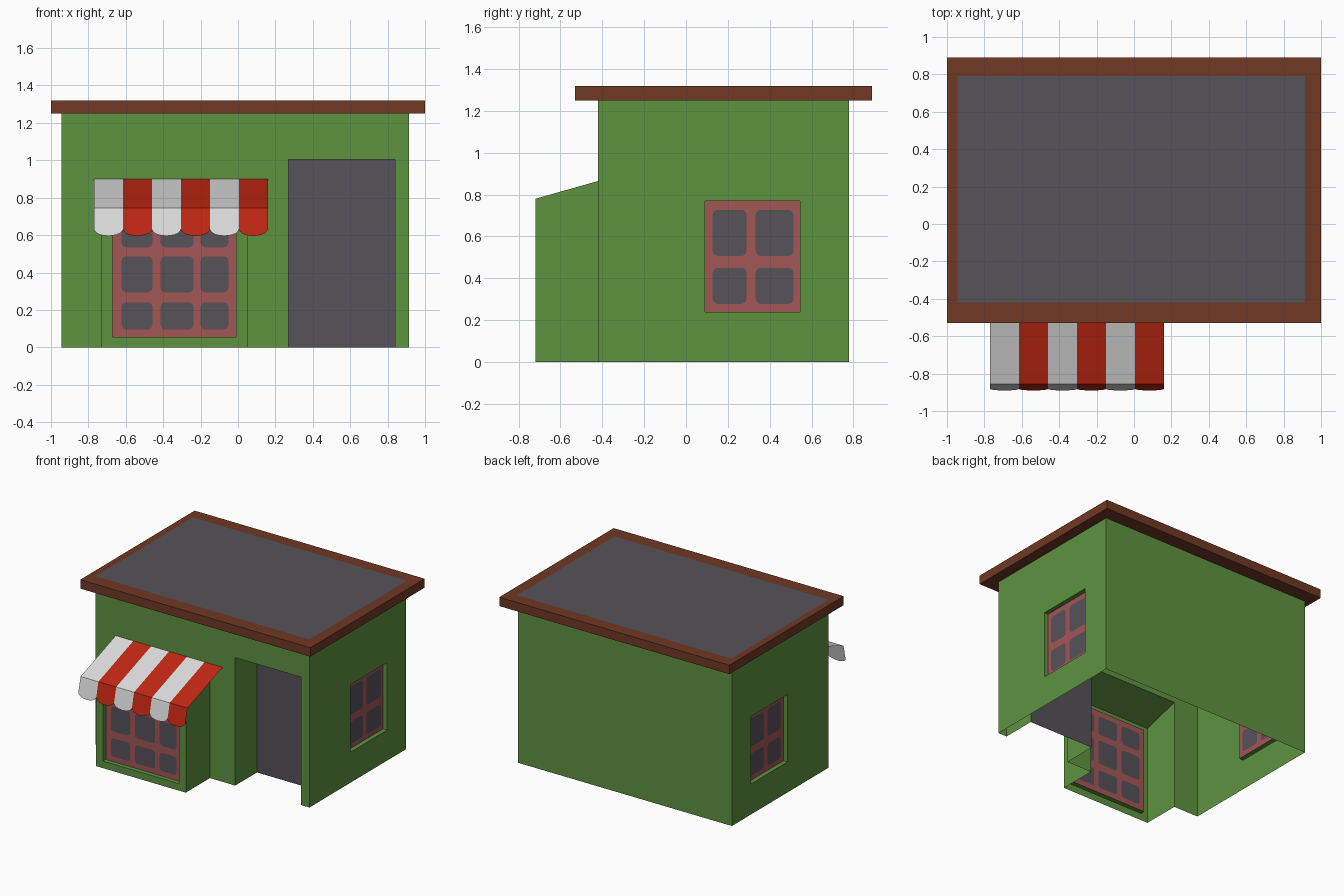
import bpy, bmesh, math
from mathutils import Vector

if "Cube" in bpy.data.objects:
    bpy.data.objects.remove(bpy.data.objects["Cube"])


def mat(name, rgb):
    m = bpy.data.materials.new(name)
    lin = [((c / 255 + 0.055) / 1.055) ** 2.4 for c in rgb]
    m.diffuse_color = (*lin, 1)
    m.use_nodes = True
    m.node_tree.nodes["Principled BSDF"].inputs["Base Color"].default_value = m.diffuse_color
    return m


GREEN = mat("green wall", (94, 147, 64))
BROWN = mat("brown trim", (112, 56, 36))
GREY = mat("dark grey", (86, 82, 90))
PINK = mat("dusty red frame", (163, 86, 86))
WHITE = mat("awning white", (220, 220, 220))
RED = mat("awning red", (192, 38, 18))

# Main dimensions
X0, X1, Y0, Y1, H = -0.945, 0.915, -0.42, 0.78, 1.25
BX0, BX1, BY, BZ0, BZ1 = -0.73, 0.05, -0.72, 0.78, 0.865
DOOR = (0.27, 0.84, 0.0, 1.005)
SIDE_WIN = (0.09, 0.545, 0.24, 0.77)
BAY_WIN = (-0.67, -0.01, 0.055, 0.73)
RECESS, DOOR_RECESS = 0.035, 0.27


def finish(bm, name, *mats):
    me = bpy.data.meshes.new(name)
    bm.to_mesh(me)
    bm.free()
    for m in mats:
        me.materials.append(m)
    ob = bpy.data.objects.new(name, me)
    bpy.context.collection.objects.link(ob)
    return ob


def face(bm, pts, out, mi=0):
    """Polygon whose normal agrees with the direction out."""
    f = bm.faces.new([bm.verts.new(p) for p in pts])
    f.normal_update()
    if f.normal.dot(Vector(out)) < 0:
        f.normal_flip()
    f.material_index = mi
    return f


def rect_pts(plane, r, d=0):
    u0, u1, v0, v1 = r
    return [plane(u, v, d) for u, v in ((u0, v0), (u1, v0), (u1, v1), (u0, v1))]


def outward(plane):
    return Vector(plane(0, 0, -1)) - Vector(plane(0, 0, 0))


def wall(bm, plane, r, holes=()):
    """Flat wall in a plane with rectangular openings left out."""
    us = sorted({*r[:2], *[u for h in holes for u in h[:2]]})
    vs = sorted({*r[2:], *[v for h in holes for v in h[2:]]})
    for a, b in zip(us, us[1:]):
        for c, d in zip(vs, vs[1:]):
            mu, mv = (a + b) / 2, (c + d) / 2
            if not any(h[0] < mu < h[1] and h[2] < mv < h[3] for h in holes):
                face(bm, rect_pts(plane, (a, b, c, d)), outward(plane))


def reveal(bm, plane, r, depth):
    """Side faces of a recessed opening; no sill at ground level."""
    o, i = rect_pts(plane, r), rect_pts(plane, r, depth)
    mid = sum((Vector(p) for p in o + i), Vector()) / 8
    for k in range(4):
        if k == 0 and r[2] == 0:
            continue
        n = (k + 1) % 4
        pts = [Vector(p) for p in (o[k], o[n], i[n], i[k])]
        face(bm, pts, mid - sum(pts, Vector()) / 4)


# Wall planes: u along the wall, v up, d inward
def front(u, v, d): return (u, Y0 + d, v)
def bay_front(u, v, d): return (u, BY + d, v)
def back(u, v, d): return (u, Y1 - d, v)
def right(u, v, d): return (X1 - d, u, v)
def left(u, v, d): return (X0 + d, u, v)


# Building walls, open underneath
bm = bmesh.new()
wall(bm, front, (X0, X1, 0, H), [(BX0, BX1, 0, BZ1), DOOR])
reveal(bm, front, DOOR, DOOR_RECESS)
wall(bm, back, (X0, X1, 0, H))
for plane in (left, right):
    wall(bm, plane, (Y0, Y1, 0, H), [SIDE_WIN])
    reveal(bm, plane, SIDE_WIN, RECESS)
bmesh.ops.remove_doubles(bm, verts=bm.verts, dist=1e-5)
finish(bm, "walls", GREEN)

# Bay with sloping top, open to the inside
bm = bmesh.new()
wall(bm, bay_front, (BX0, BX1, 0, BZ0), [BAY_WIN])
reveal(bm, bay_front, BAY_WIN, RECESS)
for x, s in ((BX0, -1), (BX1, 1)):
    face(bm, [(x, BY, 0), (x, Y0, 0), (x, Y0, BZ1), (x, BY, BZ0)], (s, 0, 0))
face(bm, [(BX0, BY, BZ0), (BX1, BY, BZ0), (BX1, Y0, BZ1), (BX0, Y0, BZ1)], (0, 0, 1))
bmesh.ops.remove_doubles(bm, verts=bm.verts, dist=1e-5)
finish(bm, "window_bay", GREEN)

# Door panel
bm = bmesh.new()
wall(bm, lambda u, v, d: front(u, v, d + DOOR_RECESS), DOOR)
finish(bm, "door", GREY)


# Windows: flat frame with thin round-cornered panes
def window(name, plane, r, cols, rows, rad=0.025, t=0.003):
    bm = bmesh.new()
    face(bm, rect_pts(plane, r, RECESS), outward(plane))
    for u0, u1 in cols:
        for v0, v1 in rows:
            corners = ((u1 - rad, v1 - rad), (u0 + rad, v1 - rad),
                       (u0 + rad, v0 + rad), (u1 - rad, v0 + rad))
            loop = [(cu + rad * math.cos(a), cv + rad * math.sin(a))
                    for k, (cu, cv) in enumerate(corners)
                    for a in (math.radians(90 * k + 30 * j) for j in range(4))]
            for d, s in ((RECESS - t, 1), (RECESS + t, -1)):
                face(bm, [plane(u, v, d) for u, v in loop], s * outward(plane), 1)
    finish(bm, name, PINK, GREY)


side_cols = ((0.127, 0.29), (0.333, 0.514))
side_rows = ((0.278, 0.45), (0.507, 0.727))
window("right_window", right, SIDE_WIN, side_cols, side_rows)
window("left_window", left, SIDE_WIN, side_cols, side_rows)
window("bay_window", bay_front, BAY_WIN,
       ((-0.623, -0.457), (-0.414, -0.238), (-0.20, -0.051)),
       ((0.096, 0.24), (0.294, 0.487), (0.535, 0.685)))

# Roof slab with a grey field inset in the top
bm = bmesh.new()
R = (-1, 1, -0.53, 0.89)
for v in bmesh.ops.create_cube(bm, size=1)["verts"]:
    v.co = (R[v.co.x > 0], R[2 + (v.co.y > 0)], 1.32 if v.co.z > 0 else H)
top = max(bm.faces, key=lambda f: f.calc_center_median().z)
bmesh.ops.inset_region(bm, faces=[top], thickness=0.05)
top.material_index = 1
for v in top.verts:
    v.co.x = X0 if v.co.x < 0 else X1
    v.co.y = Y0 if v.co.y < 0 else 0.79
finish(bm, "roof", BROWN, GREY)

# Striped awning sheet with scalloped valance
bm = bmesh.new()
AX, W, N = -0.77, 0.155, 6
FY, FZ = -0.855, 0.745
for i in range(N):
    a, b = AX + i * W, AX + (i + 1) * W
    face(bm, [(a, Y0, 0.90), (b, Y0, 0.90), (b, FY, FZ), (a, FY, FZ)], (0, 0, 1), i % 2)
    pts = [(b, FY, FZ), (a, FY, FZ)]
    for k in range(11):
        t = math.pi * k / 10
        z = 0.632 - 0.036 * math.sin(t)
        pts.append(((a + b) / 2 - W / 2 * math.cos(t), FY - 0.035 * (FZ - z) / 0.149, z))
    face(bm, pts, (0, -1, 0), i % 2)
bmesh.ops.remove_doubles(bm, verts=bm.verts, dist=1e-5)
finish(bm, "awning", WHITE, RED)
